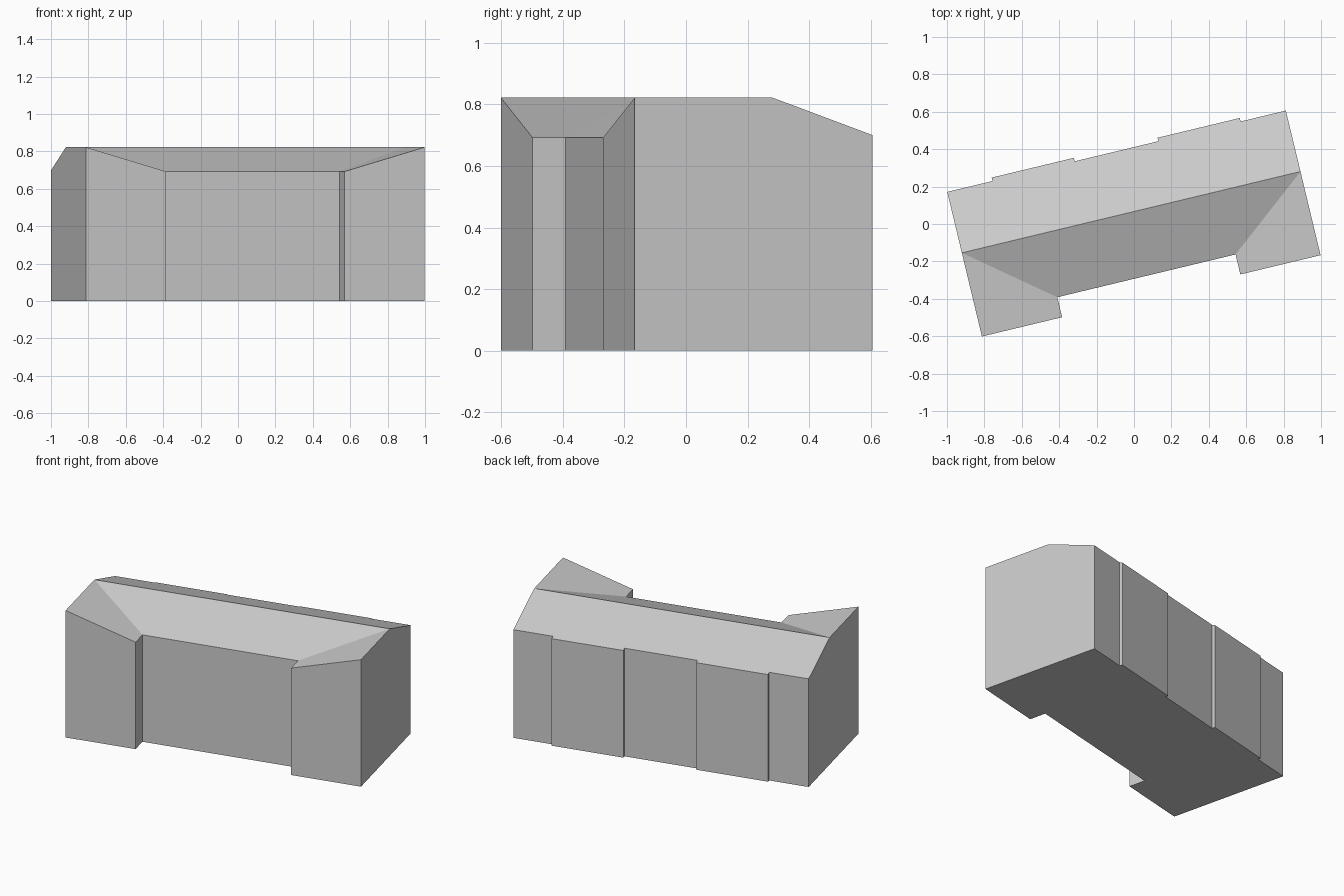
import bpy
import math

cube = bpy.data.objects.get("Cube")
if cube:
    bpy.data.objects.remove(cube, do_unlink=True)

# Main dimensions in the building's own axes
HALF_LENGTH, WING_INNER = 0.931, 0.49
WING_FRONT, MAIN_FRONT, RIDGE_Y, BACK, BAY_BACK = -0.395, -0.285, 0.065, 0.4, 0.419
BAY_INNER, BAY_OUTER = 0.23, 0.682
RIDGE_Z, FRONT_EAVE, BACK_EAVE = 0.822, 0.692, 0.7
TURN = math.radians(13.5)

gray = bpy.data.materials.new("plain gray")
gray.use_nodes = True
gray.diffuse_color = (0.6, 0.6, 0.6, 1)
gray.node_tree.nodes["Principled BSDF"].inputs["Base Color"].default_value = (0.6, 0.6, 0.6, 1)


def add_part(name, verts, faces):
    mesh = bpy.data.meshes.new(name)
    mesh.from_pydata(verts, [], faces)
    mesh.materials.append(gray)
    part = bpy.data.objects.new(name, mesh)
    part.rotation_euler.z = TURN
    bpy.context.scene.collection.objects.link(part)
    return part


def back_height(y):
    """Height of the rear roof slope at depth y."""
    return RIDGE_Z - (y - RIDGE_Y) * (RIDGE_Z - BACK_EAVE) / (BACK - RIDGE_Y)


# Right half of the outline, from the front recess round to the middle of the back
front = [(WING_INNER, MAIN_FRONT, FRONT_EAVE), (WING_INNER, WING_FRONT, FRONT_EAVE),
         (HALF_LENGTH, WING_FRONT, RIDGE_Z)]
ridge = (HALF_LENGTH, RIDGE_Y, RIDGE_Z)
rear = [(x, y, back_height(y)) for x, y in (
    (HALF_LENGTH, BACK), (BAY_OUTER, BACK), (BAY_OUTER, BAY_BACK),
    (BAY_INNER, BAY_BACK), (BAY_INNER, BACK))]


def mirrored(points):
    return [(-x, y, z) for x, y, z in reversed(points)]


# Walls: an extruded outline with gabled ends and a closed floor
half = front + [ridge] + rear
top = half + mirrored(half)
n = len(top)
floor = [(x, y, 0) for x, y, z in top]
skip = (top.index(ridge), n - 1 - top.index(ridge))
corners = [i for i in range(n) if i not in skip]
wall_faces = [tuple(reversed(corners))]
for a, b in zip(corners, corners[1:] + corners[:1]):
    between = [i for i in skip if a < i < b]
    wall_faces.append((a, b, n + b, *[n + i for i in between], n + a))
add_part("walls", floor + top, wall_faces)

# Rear roof slope, following the shallow bays
slope = [ridge] + rear
slope += mirrored(slope)
add_part("rear_roof", slope, [tuple(range(len(slope)))])

# Front roof slope between the valleys
slope = [front[0], ridge]
slope += mirrored(slope)
add_part("front_roof", slope, [(0, 1, 2, 3)])

# Wing roofs, falling inward from the end walls
wing = front + [ridge]
add_part("left_wing_roof", wing, [(0, 1, 2, 3)])
add_part("right_wing_roof", mirrored(wing), [(0, 1, 2, 3)])
